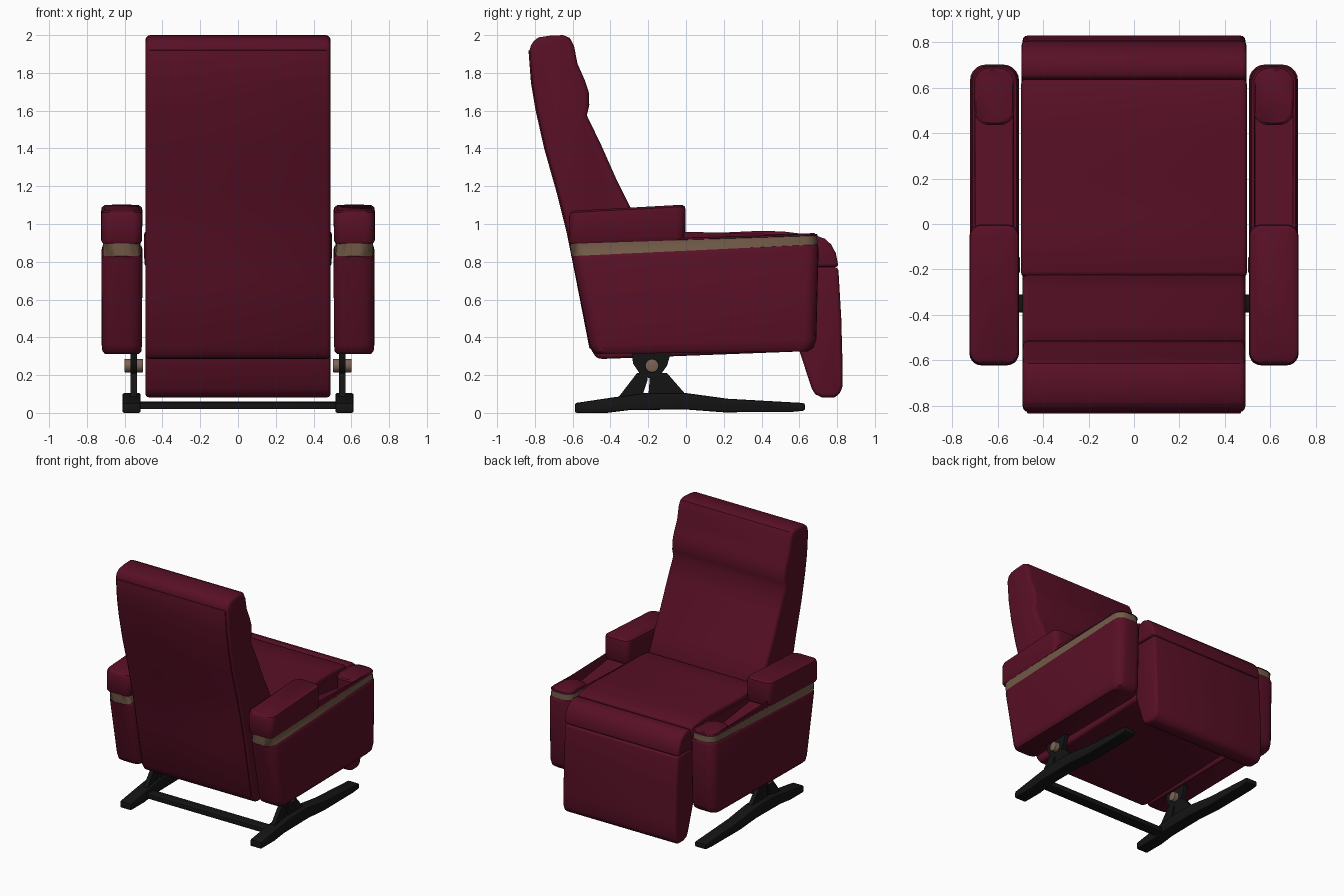
import bpy, bmesh, math
from mathutils import Matrix


def material(name, rgb):
    m = bpy.data.materials.new(name)
    m.diffuse_color = (*rgb, 1)
    return m


RED = material("burgundy leather", (0.098, 0.005, 0.019))
TAN = material("tan trim", (0.17, 0.105, 0.065))
BLACK = material("black metal", (0.007, 0.007, 0.007))
PIN = material("bronze pin", (0.20, 0.125, 0.09))


def finish(name, bm, mats, bevel=0.0, segments=3):
    bmesh.ops.recalc_face_normals(bm, faces=bm.faces)
    me = bpy.data.meshes.new(name)
    bm.to_mesh(me)
    bm.free()
    for m in mats:
        me.materials.append(m)
    ob = bpy.data.objects.new(name, me)
    bpy.context.collection.objects.link(ob)
    bpy.ops.object.select_all(action='DESELECT')
    ob.select_set(True)
    bpy.context.view_layer.objects.active = ob
    if bevel:
        mod = ob.modifiers.new("soft edges", 'BEVEL')
        mod.width = bevel
        mod.segments = segments
        mod.limit_method = 'ANGLE'
        mod.angle_limit = math.radians(40)
        bpy.ops.object.modifier_apply(modifier=mod.name)
    bpy.ops.object.shade_smooth_by_angle(angle=math.radians(38))
    return ob


def prism(name, profile, x0, x1, mat, bevel=0.0, segments=3):
    """Side profile (y, z) extruded from x0 to x1."""
    bm = bmesh.new()
    a = [bm.verts.new((x0, y, z)) for y, z in profile]
    b = [bm.verts.new((x1, y, z)) for y, z in profile]
    bm.faces.new(a)
    bm.faces.new(b)
    n = len(a)
    for i in range(n):
        j = (i + 1) % n
        bm.faces.new((a[i], a[j], b[j], b[i]))
    return finish(name, bm, [mat], bevel, segments)


def loft(name, side, rings, mats, bands=()):
    """Stack of rounded rectangles (x0, x1, y0, y1, radius, z at y0, z at y1)."""
    bm = bmesh.new()
    loops = []
    for x0, x1, y0, y1, r, z0, z1 in rings:
        loop = []
        corners = [(x1 - r, y1 - r), (x0 + r, y1 - r), (x0 + r, y0 + r), (x1 - r, y0 + r)]
        for q, (cx, cy) in enumerate(corners):
            for k in range(6):
                t = math.pi / 2 * (q + k / 5)
                x, y = cx + r * math.cos(t), cy + r * math.sin(t)
                z = z0 + (z1 - z0) * (y - y0) / (y1 - y0)
                loop.append(bm.verts.new((side * x, y, z)))
        loops.append(loop)
    bm.faces.new(loops[0])
    bm.faces.new(loops[-1])
    n = len(loops[0])
    for i, (a, b) in enumerate(zip(loops, loops[1:])):
        for k in range(n):
            j = (k + 1) % n
            f = bm.faces.new((a[k], a[j], b[j], b[k]))
            f.material_index = 1 if i in bands else 0
    return finish(name, bm, mats)


# Backrest with head pillow bulge
back_line = [(-0.472, 0.285), (-0.505, 0.34), (-0.575, 0.70), (-0.625, 0.95), (-0.68, 1.17),
             (-0.745, 1.40), (-0.79, 1.60), (-0.815, 1.75), (-0.828, 1.92)]
front_line = [(-0.815, 1.965), (-0.78, 1.988), (-0.72, 1.997), (-0.65, 2.0), (-0.615, 1.985),
              (-0.592, 1.94), (-0.575, 1.85), (-0.535, 1.76), (-0.515, 1.70), (-0.512, 1.63),
              (-0.525, 1.575), (-0.45, 1.42), (-0.37, 1.24), (-0.29, 1.08), (-0.225, 0.94), (-0.22, 0.30)]
prism("backrest", back_line + front_line, -0.49, 0.49, RED, 0.025)

# Thin sewn panel on the rear of the backrest
panel = back_line[1:]
prism("rear_panel", [(y - 0.006, z) for y, z in panel] + [(y + 0.02, z) for y, z in reversed(panel)],
      -0.472, 0.472, RED, 0.005, 2)

# Seat base and cushion
prism("seat_base", [(-0.46, 0.285), (0.60, 0.325), (0.635, 0.40), (0.64, 0.85), (-0.40, 0.85)],
      -0.49, 0.49, RED, 0.02)
prism("seat_cushion", [(-0.235, 0.80), (-0.23, 0.945), (-0.1, 0.955), (0.05, 0.953), (0.2, 0.955),
                       (0.4, 0.964), (0.52, 0.96), (0.637, 0.945), (0.637, 0.80)],
      -0.497, 0.497, RED, 0.02)

# Footrest roll and hanging panel
prism("footrest_roll", [(0.60, 0.772), (0.643, 0.93), (0.69, 0.938), (0.735, 0.922), (0.77, 0.89),
                        (0.793, 0.845), (0.808, 0.772)], -0.495, 0.495, RED, 0.018)
prism("footrest_panel", [(0.60, 0.33), (0.665, 0.13), (0.685, 0.098), (0.72, 0.082), (0.785, 0.082),
                         (0.815, 0.10), (0.828, 0.14), (0.829, 0.25), (0.822, 0.50), (0.806, 0.772),
                         (0.61, 0.772)], -0.49, 0.49, RED, 0.02)

for s, tag in ((1, "right"), (-1, "left")):
    # Arm body: tan band around it and a sloping trough in the top
    loft(tag + "_arm", s, [
        (0.525, 0.705, -0.475, 0.645, 0.05, 0.312, 0.325),
        (0.512, 0.718, -0.495, 0.675, 0.06, 0.325, 0.345),
        (0.508, 0.722, -0.510, 0.690, 0.065, 0.36, 0.39),
        (0.506, 0.722, -0.600, 0.702, 0.07, 0.81, 0.87),
        (0.512, 0.716, -0.605, 0.698, 0.07, 0.828, 0.889),
        (0.517, 0.714, -0.608, 0.696, 0.07, 0.830, 0.891),
        (0.519, 0.714, -0.615, 0.694, 0.07, 0.897, 0.938),
        (0.513, 0.716, -0.615, 0.698, 0.07, 0.899, 0.940),
        (0.518, 0.711, -0.610, 0.693, 0.07, 0.908, 0.947),
        (0.530, 0.700, -0.600, 0.680, 0.06, 0.908, 0.945),
        (0.532, 0.698, -0.598, 0.678, 0.06, 0.98, 0.81)], [RED, TAN], bands=(5,))
    # Upper arm pad
    loft(tag + "_arm_pad", s, [
        (0.518, 0.715, -0.612, -0.012, 0.04, 0.895, 0.915),
        (0.508, 0.724, -0.622, -0.004, 0.05, 0.91, 0.935),
        (0.506, 0.724, -0.618, -0.002, 0.05, 1.045, 1.075),
        (0.510, 0.721, -0.612, -0.006, 0.05, 1.060, 1.092),
        (0.524, 0.706, -0.595, -0.020, 0.05, 1.070, 1.102)], [RED])
    # Rounded block at the front end of the arm
    loft(tag + "_arm_front_block", s, [
        (0.524, 0.706, 0.435, 0.688, 0.07, 0.80, 0.82),
        (0.524, 0.706, 0.435, 0.688, 0.07, 0.932, 0.944),
        (0.534, 0.696, 0.445, 0.678, 0.065, 0.942, 0.952)], [RED])
    # Floor runner, pivot bracket and pin
    lo, hi = sorted((s * 0.515, s * 0.612))
    prism(tag + "_runner", [(-0.588, 0.0), (-0.588, 0.052), (-0.40, 0.08), (-0.22, 0.105), (0.0, 0.105),
                            (0.22, 0.075), (0.63, 0.052), (0.63, 0.012), (0.56, 0.005), (0.2, 0.003),
                            (0.0, 0.018), (-0.30, 0.015), (-0.42, 0.0)], lo, hi, BLACK, 0.01, 2)
    lo, hi = sorted((s * 0.535, s * 0.568))
    prism(tag + "_bracket_rear_leg", [(-0.36, 0.08), (-0.26, 0.21), (-0.20, 0.21), (-0.205, 0.17),
                                      (-0.235, 0.08)], lo, hi, BLACK)
    prism(tag + "_bracket_front_leg", [(-0.20, 0.08), (-0.19, 0.21), (-0.10, 0.21), (0.005, 0.09)],
          lo, hi, BLACK)
    prism(tag + "_pivot_plate", [(-0.29, 0.34), (-0.28, 0.26), (-0.24, 0.20), (-0.19, 0.182),
                                 (-0.14, 0.195), (-0.10, 0.25), (-0.075, 0.34)], lo, hi, BLACK)
    bm = bmesh.new()
    bmesh.ops.create_cone(bm, cap_ends=True, segments=24, radius1=0.036, radius2=0.036, depth=0.10,
                          matrix=Matrix.Translation((s * 0.552, -0.18, 0.25)) @ Matrix.Rotation(math.pi / 2, 4, 'Y'))
    finish(tag + "_pivot_pin", bm, [PIN], 0.006, 2)

# Cross bar joining the runners
prism("cross_bar", [(-0.39, 0.02), (-0.39, 0.055), (-0.31, 0.06), (-0.31, 0.02)],
      -0.53, 0.53, BLACK, 0.006, 2)
